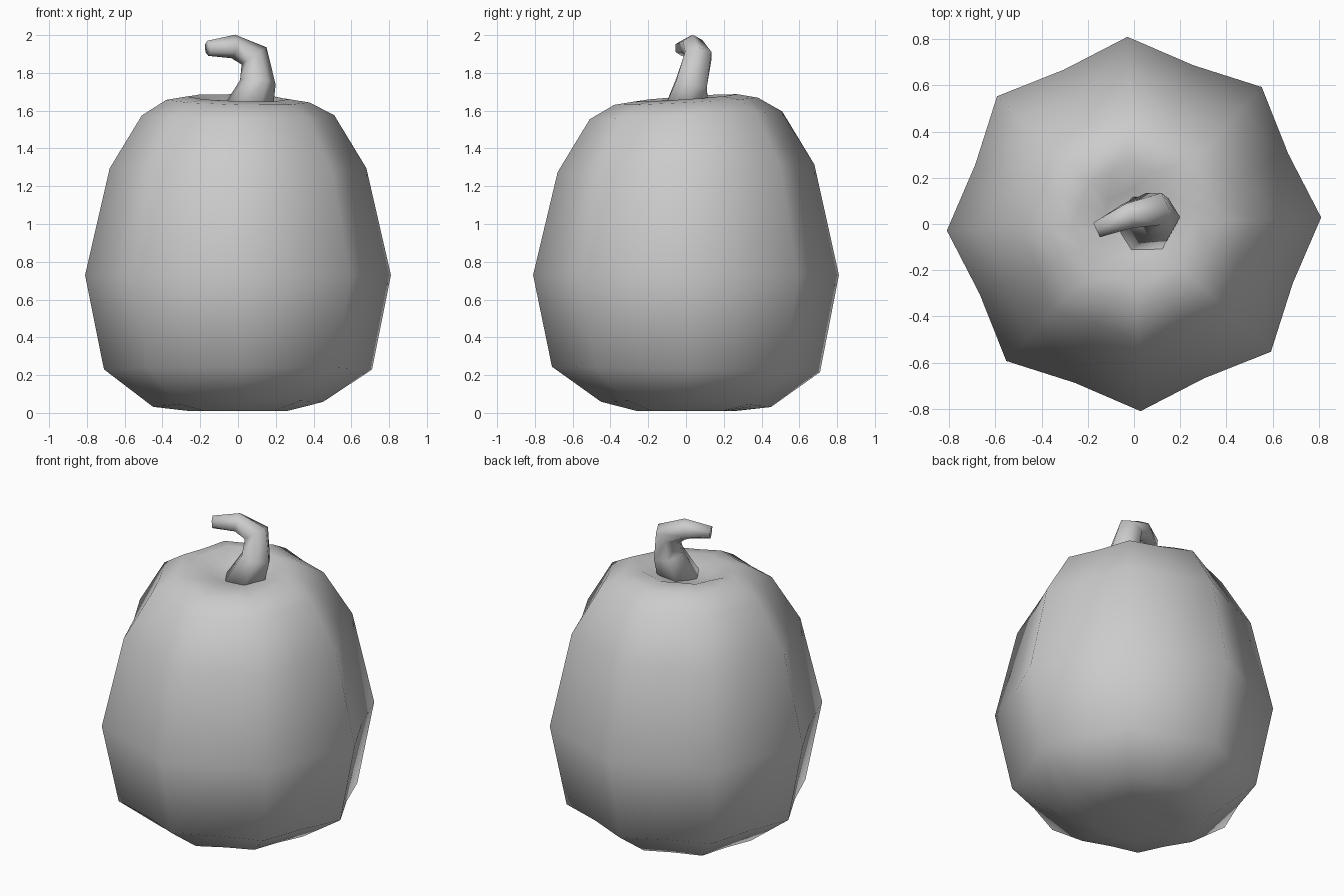
import bpy, bmesh, math
from mathutils import Vector

cube = bpy.data.objects.get("Cube")
if cube:
    bpy.data.objects.remove(cube, do_unlink=True)

grey = bpy.data.materials.new("pale_grey")
grey.use_nodes = True
COLOUR = (0.6, 0.6, 0.6, 1)
grey.diffuse_color = COLOUR
grey.node_tree.nodes["Principled BSDF"].inputs["Base Color"].default_value = COLOUR


def loft(name, rings, cap_start=None, cap_end=None):
    """Skin a list of point rings; close the ends on a centre point or a flat cap."""
    bm = bmesh.new()
    loops = [[bm.verts.new(p) for p in ring] for ring in rings]
    n = len(loops[0])
    for a, b in zip(loops, loops[1:]):
        for i in range(n):
            j = (i + 1) % n
            bm.faces.new((a[i], a[j], b[j], b[i]))
    for loop, centre in ((loops[0], cap_start), (loops[-1], cap_end)):
        if centre is None:
            bm.faces.new(loop)
        else:
            c = bm.verts.new(centre)
            for i in range(n):
                bm.faces.new((loop[i], loop[(i + 1) % n], c))
    bmesh.ops.recalc_face_normals(bm, faces=bm.faces)
    mesh = bpy.data.meshes.new(name)
    bm.to_mesh(mesh)
    bm.free()
    mesh.materials.append(grey)
    mesh.shade_smooth()
    obj = bpy.data.objects.new(name, mesh)
    bpy.context.collection.objects.link(obj)
    return obj


# Gourd body: eight ridges with shallow valleys between them
# radius, height, lean along x, lean along y
PROFILE = [
    (0.26, 0.01, 0.0, 0.0),
    (0.45, 0.045, 0.03, -0.03),
    (0.71, 0.23, 0.0, -0.02),
    (0.81, 0.73, 0.0, 0.0),
    (0.68, 1.295, 0.0, 0.03),
    (0.51, 1.575, 0.0, 0.04),
    (0.38, 1.65, -0.02, 0.05),
    (0.27, 1.668, -0.03, 0.07),
    (0.15, 1.63, 0.0, 0.02),
]
SIDES = 16
body_rings = []
for radius, height, lean_x, lean_y in PROFILE:
    ring = []
    for i in range(SIDES):
        a = math.radians(2) + math.tau * i / SIDES
        r = radius * (0.905 if i % 2 else 1)
        x, y = r * math.cos(a), r * math.sin(a)
        ring.append((x, y, height + lean_x * x + lean_y * y))
    body_rings.append(ring)
loft("gourd_body", body_rings, (0, 0, 0.015), (0, 0, 1.61))

# Bent stem: six-sided rings following a hooked path
PATH = [Vector(p) for p in ((0.05, 0, 1.61), (0.105, 0.03, 1.75), (0.085, 0.065, 1.89),
                            (-0.025, 0.035, 1.94), (-0.16, -0.025, 1.93))]
RADII = [0.135, 0.095, 0.08, 0.063, 0.04]
stem_rings = []
for i, (p, r) in enumerate(zip(PATH, RADII)):
    tangent = PATH[min(i + 1, len(PATH) - 1)] - PATH[max(i - 1, 0)]
    if i == 0:
        tangent = Vector((0, 0, 1))
    tangent.normalize()
    side = Vector((0, 1, 0))
    side = (side - tangent * side.dot(tangent)).normalized()
    other = tangent.cross(side)
    ring = []
    for k in range(6):
        a = math.tau * (k + 0.5) / 6
        ring.append(p + side * (r * math.cos(a)) + other * (r * math.sin(a)))
    stem_rings.append(ring)
loft("stem", stem_rings)
